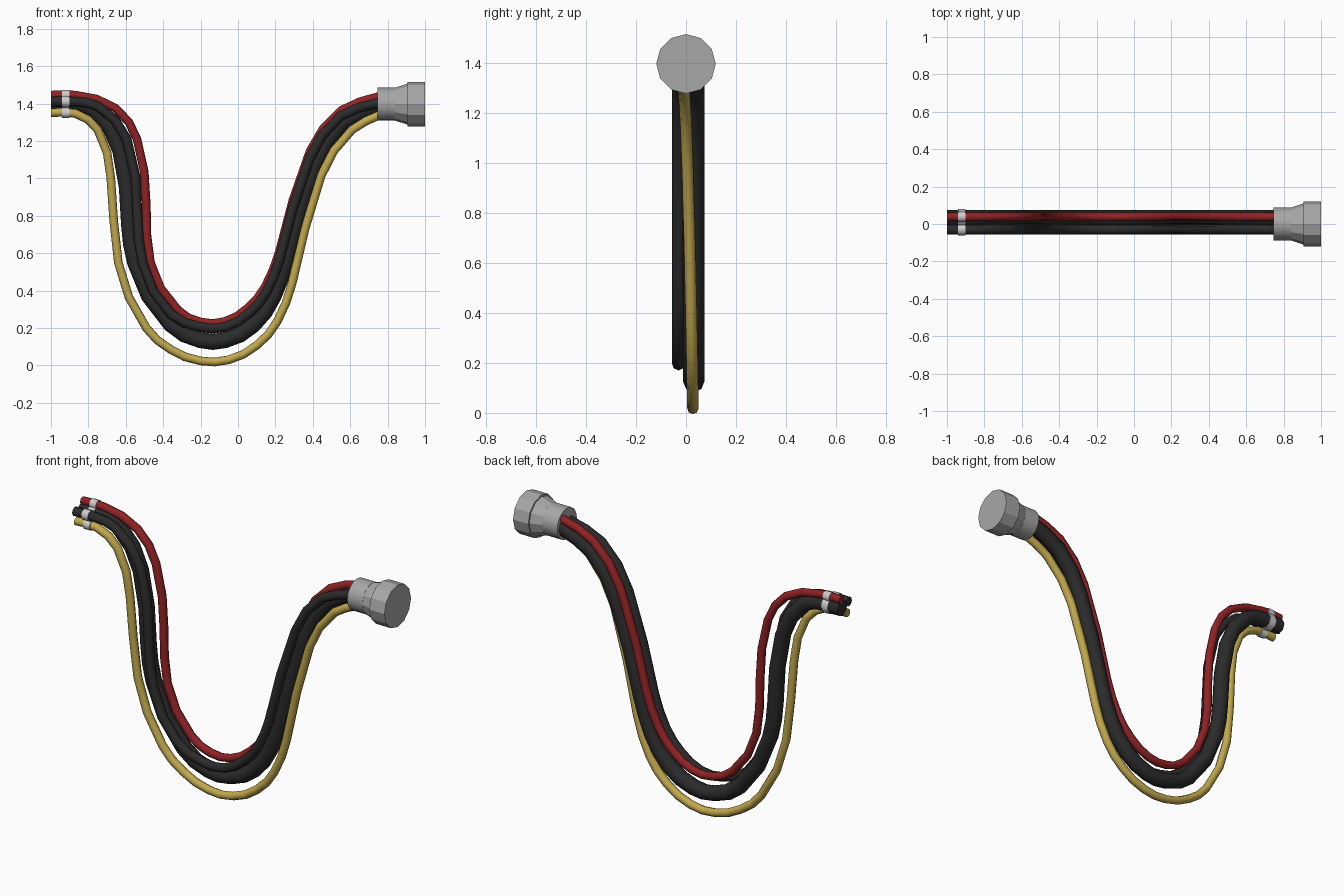
import bpy, bmesh, math
from mathutils import Matrix, Vector

cube = bpy.data.objects.get("Cube")
if cube:
    bpy.data.objects.remove(cube, do_unlink=True)


def material(name, rgb):
    mat = bpy.data.materials.new(name)
    mat.use_nodes = True
    mat.diffuse_color = (*rgb, 1)
    bsdf = next(n for n in mat.node_tree.nodes if n.type == 'BSDF_PRINCIPLED')
    bsdf.inputs["Base Color"].default_value = (*rgb, 1)
    return mat


RED = material("red insulation", (0.28, 0.016, 0.018))
YELLOW = material("yellow insulation", (0.54, 0.4, 0.075))
BLACK = material("black rubber", (0.024, 0.024, 0.024))
GREY = material("connector metal", (0.39, 0.39, 0.39))
SILVER = material("clip metal", (0.6, 0.6, 0.6))


def smooth(obj, degrees):
    bpy.ops.object.select_all(action='DESELECT')
    obj.select_set(True)
    bpy.context.view_layer.objects.active = obj
    bpy.ops.object.shade_smooth_by_angle(angle=math.radians(degrees))


def cable(name, mat, radius, path, depth):
    """Round cable through (x, z) points; depth(z) gives its y."""
    curve = bpy.data.curves.new(name, 'CURVE')
    curve.dimensions = '3D'
    curve.resolution_u = 2
    curve.bevel_depth = radius
    curve.bevel_resolution = 2
    curve.use_fill_caps = True
    spline = curve.splines.new('BEZIER')
    spline.bezier_points.add(len(path) - 1)
    for point, (x, z) in zip(spline.bezier_points, path):
        point.co = (x, depth(z), z)
        point.handle_left_type = point.handle_right_type = 'AUTO'
    obj = bpy.data.objects.new(name, curve)
    bpy.context.collection.objects.link(obj)
    bpy.ops.object.select_all(action='DESELECT')
    obj.select_set(True)
    bpy.context.view_layer.objects.active = obj
    bpy.ops.object.convert(target='MESH')
    obj = bpy.context.view_layer.objects.active
    obj.name = name
    obj.data.materials.clear()
    obj.data.materials.append(mat)
    smooth(obj, 60)


def turned(name, mat, x0, x1, r0, r1, y, z, sides, angle):
    """Closed cylinder or cone lying along x."""
    bm = bmesh.new()
    place = (Matrix.Translation(Vector(((x0 + x1) / 2, y, z)))
             @ Matrix.Rotation(math.pi / 2, 4, 'Y'))
    bmesh.ops.create_cone(bm, cap_ends=True, segments=sides, radius1=r0,
                          radius2=r1, depth=x1 - x0, matrix=place)
    mesh = bpy.data.meshes.new(name)
    bm.to_mesh(mesh)
    bm.free()
    mesh.materials.append(mat)
    obj = bpy.data.objects.new(name, mesh)
    bpy.context.collection.objects.link(obj)
    if angle:
        smooth(obj, angle)


def yellow_depth(z):
    return -0.018 + 0.046 * math.sqrt(max(0, 1 - z / 1.35))


# Cables: name, material, radius, path in x and z, depth rule
cables = [
    ("red_cable", RED, 0.023,
     [(-1, 1.445), (-.87, 1.445), (-.655, 1.375), (-.54, 1.21), (-.49, .855),
      (-.468, .55), (-.32, .295), (-.2, .232), (-.07, .235), (.05, .305),
      (.145, .42), (.222, .61), (.385, 1.145), (.555, 1.365), (.76, 1.44)],
     lambda z: 0.038),
    ("thin_black_cable", BLACK, 0.026,
     [(-1, 1.41), (-.87, 1.41), (-.75, 1.385), (-.595, 1.21), (-.537, .8),
      (-.51, .55), (-.36, .275), (-.2, .205), (-.07, .205), (.06, .28),
      (.15, .39), (.22, .56), (.38, 1.1), (.55, 1.335), (.76, 1.405)],
     lambda z: -0.03),
    ("thick_black_cable", BLACK, 0.043,
     [(-1, 1.395), (-.87, 1.395), (-.77, 1.365), (-.63, 1.15), (-.582, .75),
      (-.55, .55), (-.36, .22), (-.2, .135), (-.07, .135), (.08, .215),
      (.19, .37), (.26, .57), (.41, 1.07), (.56, 1.3), (.76, 1.39)],
     lambda z: 0.031),
    ("yellow_cable", YELLOW, 0.023,
     [(-1, 1.35), (-.87, 1.347), (-.75, 1.26), (-.68, 1), (-.64, .55),
      (-.49, .2), (-.36, .085), (-.2, .024), (-.05, .03), (.1, .107),
      (.21, .235), (.29, .44), (.445, 1.015), (.61, 1.26), (.76, 1.34)],
     yellow_depth),
]

for name, mat, radius, path, depth in cables:
    cable(name, mat, radius, path, depth)
    # Metal clip round the loose end
    z = path[0][1]
    turned(name.replace("cable", "clip"), SILVER, -.94, -.9,
           radius + .005, radius + .005, depth(z), z, 8, 60)

# Connector: round neck, flare and faceted head
AXIS = 1.397
turned("connector_neck", GREY, .745, .84, .088, .088, 0, AXIS, 16, 40)
turned("connector_flare", GREY, .84, .907, .088, .11, 0, AXIS, 12, 0)
turned("connector_head", GREY, .905, 1, .119, .119, 0, AXIS, 12, 0)
